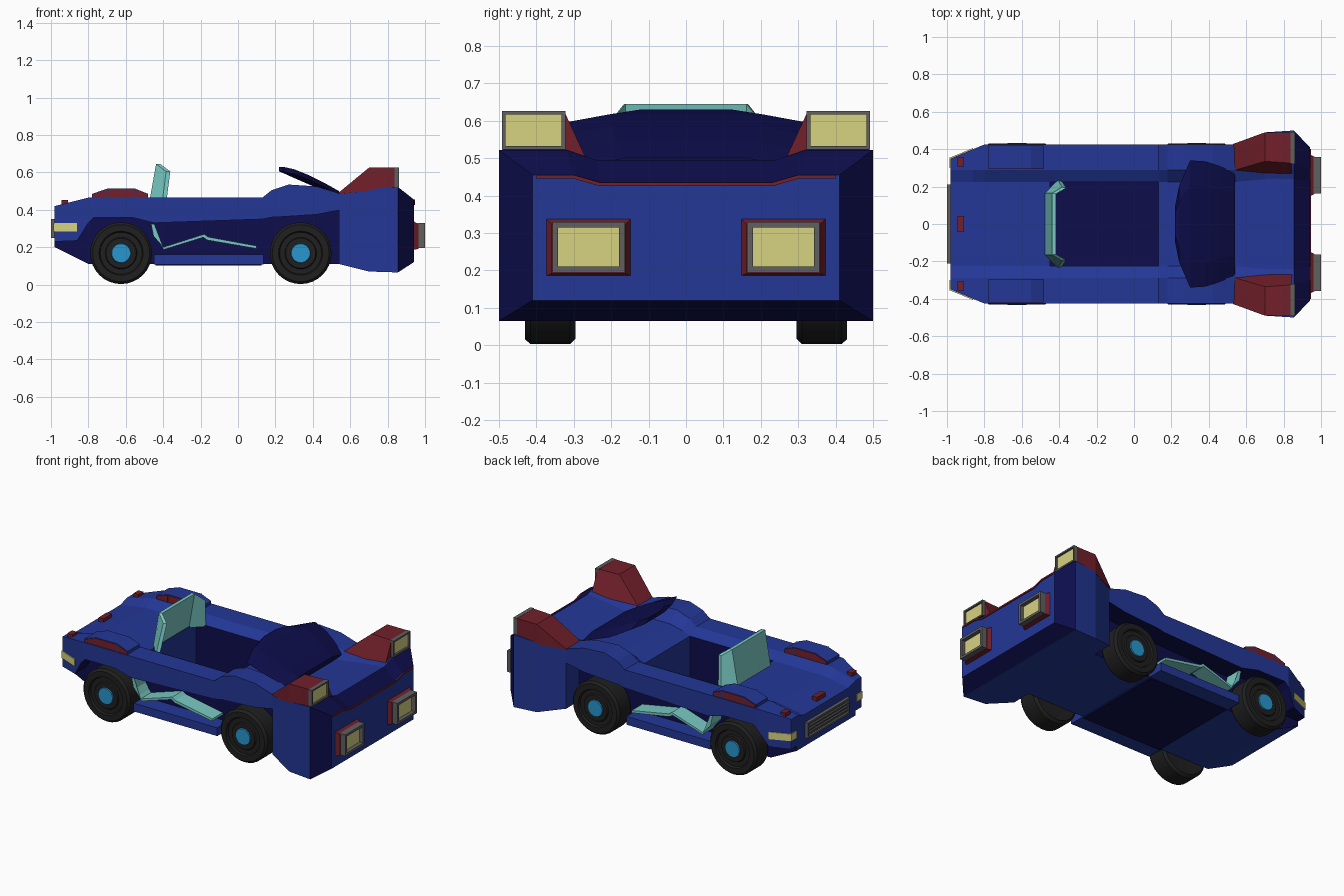
import bpy, bmesh, math
from mathutils import Vector

old = bpy.data.objects.get("Cube")
if old:
    bpy.data.objects.remove(old, do_unlink=True)


def material(name, r, g, b):
    m = bpy.data.materials.new(name)
    m.use_nodes = True
    m.diffuse_color = (r, g, b, 1)
    m.node_tree.nodes["Principled BSDF"].inputs["Base Color"].default_value = (r, g, b, 1)
    return m


BLUE = material("body blue", .017, .038, .305)
NAVY = material("dark navy", .004, .004, .07)
RED = material("dark red", .17, .014, .023)
YELLOW = material("lamp yellow", .68, .645, .22)
CYAN = material("pale cyan", .19, .58, .54)
HUB = material("hub blue", .021, .305, .61)
BLACK = material("tyre black", .014, .014, .014)
GRAY = material("frame gray", .115, .115, .12)


def finish(name, bm, *mats):
    bmesh.ops.remove_doubles(bm, verts=bm.verts, dist=1e-5)
    bmesh.ops.recalc_face_normals(bm, faces=bm.faces)
    me = bpy.data.meshes.new(name)
    bm.to_mesh(me)
    bm.free()
    for m in mats:
        me.materials.append(m)
    ob = bpy.data.objects.new(name, me)
    bpy.context.collection.objects.link(ob)
    return ob


def loft(name, stations, rule, *mats):
    """Join mirrored half sections (x, [(y, z), ...]) along x, closed at both ends."""
    bm = bmesh.new()
    rings = []
    for x, half in stations:
        ring = half + [(-y, z) for y, z in reversed(half)]
        rings.append([bm.verts.new((x, y, z)) for y, z in ring])
    n = len(stations[0][1])
    for i in range(len(rings) - 1):
        a, b = rings[i], rings[i + 1]
        for k in range(2 * n):
            q = (k + 1) % (2 * n)
            f = bm.faces.new((a[k], a[q], b[q], b[k]))
            j = k if k < n else (n if k == 2 * n - 1 else 2 * n - 2 - k)
            f.material_index = rule(i, j)
    bm.faces.new(rings[0])
    bm.faces.new(rings[-1])
    return finish(name, bm, *mats)


def prism(name, pts, axis, a, b, mat):
    """Extrude a polygon along one axis from a to b."""
    bm = bmesh.new()

    def at(p, t):
        c = list(p)
        c.insert(axis, t)
        return bm.verts.new(c)
    lo, hi = [at(p, a) for p in pts], [at(p, b) for p in pts]
    bm.faces.new(lo)
    bm.faces.new(hi)
    for k in range(len(pts)):
        q = (k + 1) % len(pts)
        bm.faces.new((lo[k], lo[q], hi[q], hi[k]))
    return finish(name, bm, mat)


def box(name, x, y, z, mat):
    return prism(name, [(x[0], y[0]), (x[1], y[0]), (x[1], y[1]), (x[0], y[1])], 2, z[0], z[1], mat)


def hull(name, pts, s, mat):
    bm = bmesh.new()
    for x, y, z in pts:
        bm.verts.new((x, y * s, z))
    bmesh.ops.convex_hull(bm, input=bm.verts)
    bmesh.ops.dissolve_limit(bm, angle_limit=.01, verts=bm.verts, edges=bm.edges)
    return finish(name, bm, mat)


def framed(name, x, y, z, facing, rim, depth, outer, inner):
    """Box whose face along x is inset and pushed in."""
    bm = bmesh.new()
    bmesh.ops.create_cube(bm, size=1)
    for v in bm.verts:
        for c, (lo, hi) in enumerate((x, y, z)):
            v.co[c] = hi if v.co[c] > 0 else lo
    face = next(f for f in bm.faces if f.normal.x * facing > .9)
    bmesh.ops.inset_region(bm, faces=[face], thickness=rim)
    back = bmesh.ops.extrude_discrete_faces(bm, faces=[face])["faces"][0]
    bmesh.ops.translate(bm, vec=Vector((-facing * depth, 0, 0)), verts=back.verts)
    back.material_index = 1
    return finish(name, bm, outer, inner)


# Main body: overhanging flanks, sunken hood, open cockpit
def body_section(x, w, bottom, low, rim, dip, floor=None):
    floor = dip if floor is None else floor
    return x, [(.295, bottom), (.295, low), (w, low), (w, rim),
               (.29, rim), (.225, dip), (.225, floor)]


body = [body_section(*p) for p in (
    (-.98, .35, .2, .23, .42, .4),
    (-.86, .4, .14, .235, .45, .42),
    (-.8, .425, .11, .33, .465, .43),
    (-.77, .425, .11, .36, .465, .43),
    (-.57, .425, .11, .36, .465, .43),
    (-.45, .425, .11, .33, .465, .43),
    (-.45, .425, .11, .33, .465, .43, .17),
    (.13, .425, .11, .35, .465, .43, .17),
    (.13, .425, .11, .35, .465, .43),
    (.18, .425, .11, .36, .505, .45),
    (.27, .425, .11, .365, .535, .47),
    (.42, .425, .11, .375, .525, .47),
    (.55, .425, .11, .4, .485, .46))]
loft("body", body, lambda i, j: int(j in (0, 1, 5) or (i == 6 and j == 6)), BLUE, NAVY)


# Flared tail block with a dark bevelled rear edge
def tail_section(x, w, bottom, rim, dip, y1=.32, y2=.24):
    return x, [(w, bottom), (w, rim), (y1, rim), (y2, dip)]


tail = [tail_section(*p) for p in (
    (.54, .425, .11, .49, .46, .29, .225),
    (.7, .49, .07, .51, .475),
    (.855, .5, .065, .522, .495),
    (.94, .41, .12, .455, .435, .3, .23))]
loft("tail_block", tail, lambda i, j: int(i == 2), BLUE, NAVY)
edge = [(.4, .455), (.3, .455), (.23, .435)]
edge += [(-y, z) for y, z in reversed(edge)]
prism("tail_trim", edge + [(y, z - .01) for y, z in reversed(edge)], 0, .935, .946, RED)

# Headrest cowl over the rear deck
cowl = []
for x, w, top, under in ((.22, .1, .63, .605), (.24, .2, .63, .597), (.3, .34, .617, .57),
                         (.38, .335, .585, .535), (.46, .31, .545, .5), (.54, .28, .5, .47)):
    cowl.append((x, [(w * .6, under), (w, top - .025), (w * .6, top)]))
loft("rear_cowl", cowl, lambda i, j: 0, NAVY)

# Wrapped windshield: an outer and inner bent sheet
screen = bmesh.new()
plan = [(-.235, .07), (-.165, 0), (.165, 0), (.235, .07)]
sheets = []
for off in (0, .022):
    rows = []
    for base, lean in ((.42, 0), (.645, .04)):
        rows.append([screen.verts.new((
            -.478 + dx + lean * (.6 if dx else 1) + off,
            y * (1 - off) * (.84 if dx and lean else 1),
            base - (.04 if dx and lean else 0))) for y, dx in plan])
    sheets.append(rows)
for rows in sheets:
    for k in range(3):
        screen.faces.new((rows[0][k], rows[0][k + 1], rows[1][k + 1], rows[1][k]))
loops = [r[0] + r[1][::-1] for r in sheets]
for k in range(8):
    q = (k + 1) % 8
    screen.faces.new((loops[0][k], loops[0][q], loops[1][q], loops[1][k]))
finish("windshield", screen, CYAN)

# Floor and sills between the wheels
box("sill_floor", (-.45, .135), (-.4, .4), (.108, .16), BLUE)
box("floor_panel", (-.44, .125), (-.3, .3), (.103, .112), NAVY)

# Nose parts
framed("nose_grille", (-1, -.97), (-.21, .21), (.25, .35), -1, .016, .012, GRAY, GRAY)
for z in (.28, .3, .32):
    box("grille_slat", (-.998, -.98), (-.195, .195), (z - .004, z + .004), GRAY)
box("hood_center_marker", (-.945, -.91), (-.042, .042), (.4, .432), RED)


def wheel(name, cx, s):
    profile = [(0, .3), (.15, .295), (.165, .31), (.165, .415), (.152, .43), (.118, .43),
               (.112, .417), (.085, .417), (.08, .425), (.052, .425), (.05, .432), (0, .432)]
    n = 32
    bm = bmesh.new()
    rings = [[bm.verts.new((cx + r * math.cos(k * math.tau / n), y * s,
                            .168 + r * math.sin(k * math.tau / n))) for k in range(n)]
             for r, y in profile]
    for i in range(len(rings) - 1):
        for k in range(n):
            q = (k + 1) % n
            f = bm.faces.new((rings[i][k], rings[i][q], rings[i + 1][q], rings[i + 1][k]))
            f.material_index = int(i >= 9)
    ob = finish(name, bm, BLACK, HUB)
    bpy.context.view_layer.objects.active = ob
    ob.select_set(True)
    bpy.ops.object.shade_smooth_by_angle(angle=math.radians(25))
    ob.select_set(False)


# Paired parts
for s, side in ((1, "back"), (-1, "front")):
    def span(a, b):
        return tuple(sorted((a * s, b * s)))

    wheel("nose_wheel_" + side, -.625, s)
    wheel("tail_wheel_" + side, .335, s)

    # Zigzag shelf along the flank
    zig = [(-.465, .325), (-.452, .26), (-.4, .2), (-.18, .27), (-.16, .255), (.1, .207)]
    under = [(-.448, .325), (-.437, .255), (-.397, .187), (-.185, .253), (-.165, .238), (.1, .192)]
    prism("side_shelf_" + side, zig + under[::-1], 1, *span(.29, .4), CYAN)

    # Fender hump: blue lid over red louvred sides
    hump = [(-.78, .46), (-.78, .485), (-.7, .513), (-.55, .513), (-.48, .485), (-.48, .46)]
    prism("fender_hump_" + side, hump, 1, *span(.298, .417), BLUE)
    for y in (.295, .415):
        prism("hump_louver_" + side, [(x * .98 - .0125, z - .003) for x, z in hump], 1,
              *span(y, y + .005), RED)
    for x in (-.7, -.55):
        box("louver_bar_" + side, (x - .003, x + .003), span(.293, .422), (.46, .511), BLUE)

    # Corner lamp and marker on the nose
    prism("corner_lamp_" + side, [(x, y * s) for x, y in (
        (-.986, .3), (-.986, .354), (-.86, .406), (-.86, .36))], 2, .285, .33, YELLOW)
    box("fender_marker_" + side, (-.945, -.91), span(.308, .355), (.42, .452), RED)

    # Raised tail pod with its lamp
    hull("tail_pod_" + side, [
        (.53, .285, .48), (.53, .428, .485), (.7, .335, .625), (.7, .49, .625),
        (.7, .27, .485), (.7, .49, .5), (.845, .325, .625), (.845, .49, .625),
        (.845, .265, .495), (.845, .49, .515)], s, RED)
    framed("pod_lamp_" + side, (.838, .862), span(.322, .492), (.523, .626), 1,
           .014, .012, GRAY, YELLOW)

    # Main tail lamp on its red base
    hull("tail_lamp_base_" + side, [
        (x, y, z) for x, g in ((.935, 0), (.965, .016))
        for y in (.145 + g, .375 - g) for z in (.185 + g * .4, .34 - g)], s, RED)
    framed("tail_lamp_" + side, (.96, 1), span(.163, .357), (.195, .33), 1,
           .022, .025, GRAY, YELLOW)
